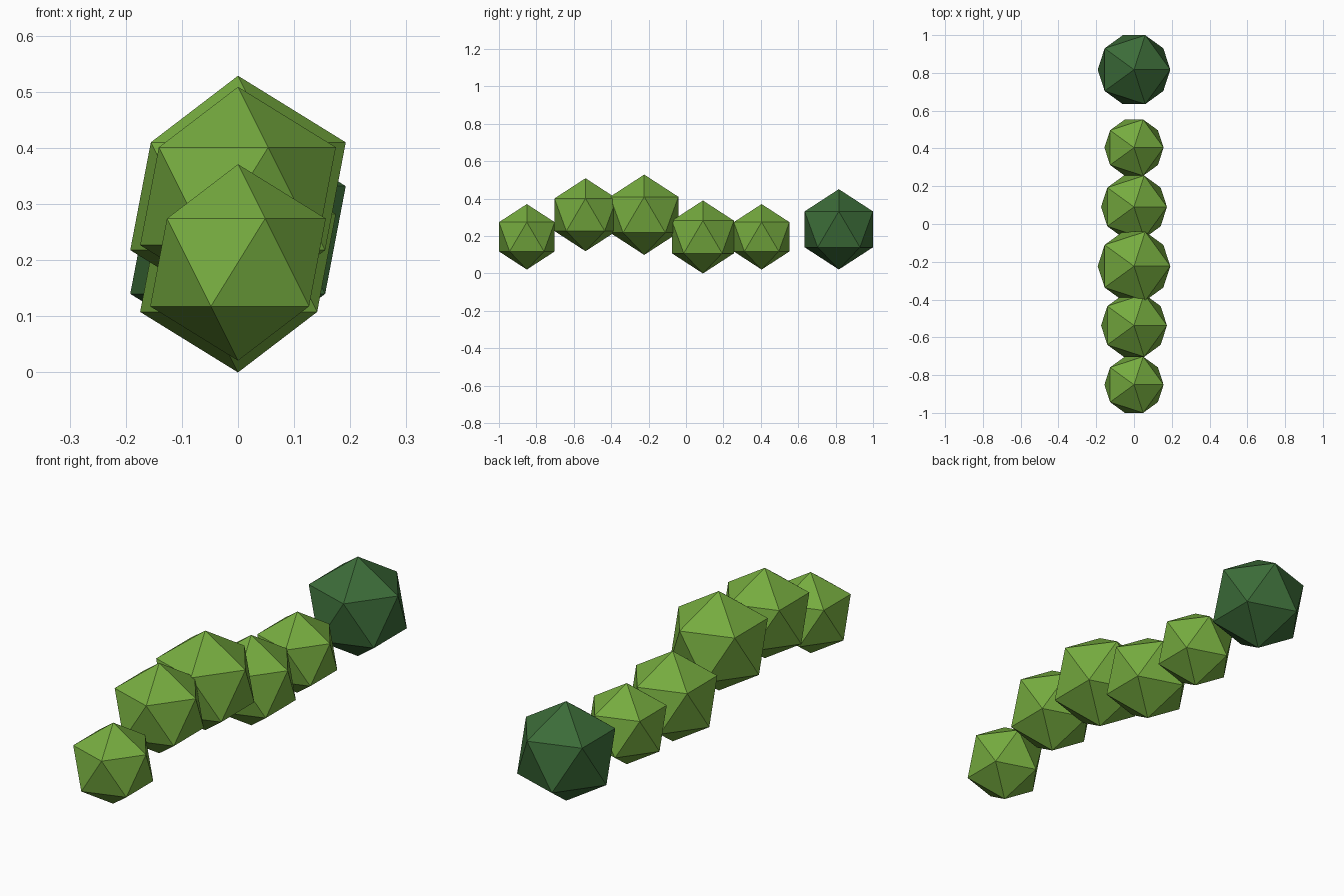
import bpy

if "Cube" in bpy.data.objects:
    bpy.data.objects.remove(bpy.data.objects["Cube"])


def material(name, color):
    m = bpy.data.materials.new(name)
    m.diffuse_color = color
    m.use_nodes = True
    m.node_tree.nodes["Principled BSDF"].inputs["Base Color"].default_value = m.diffuse_color
    return m


light_green = material("light_green", (0.18, 0.41, 0.05, 1))
dark_green = material("dark_green", (0.045, 0.15, 0.04, 1))


def ball(name, radius, y, z, mat):
    bpy.ops.mesh.primitive_ico_sphere_add(subdivisions=1, radius=radius, location=(0, y, z))
    ob = bpy.context.object
    ob.name = name
    ob.data.materials.append(mat)


# body: evenly spaced faceted segments, arched in the middle
first_y, step = -0.851, 0.3138
segments = [(0.175, 0.196), (0.195, 0.314), (0.2147, 0.314), (0.195, 0.195), (0.175, 0.196)]
for i, (radius, z) in enumerate(segments):
    ball(f"body_segment_{i + 1}", radius, first_y + i * step, z, light_green)

# head: larger dark ball with a gap in front of the body
ball("head", 0.2147, 0.817, 0.236, dark_green)
